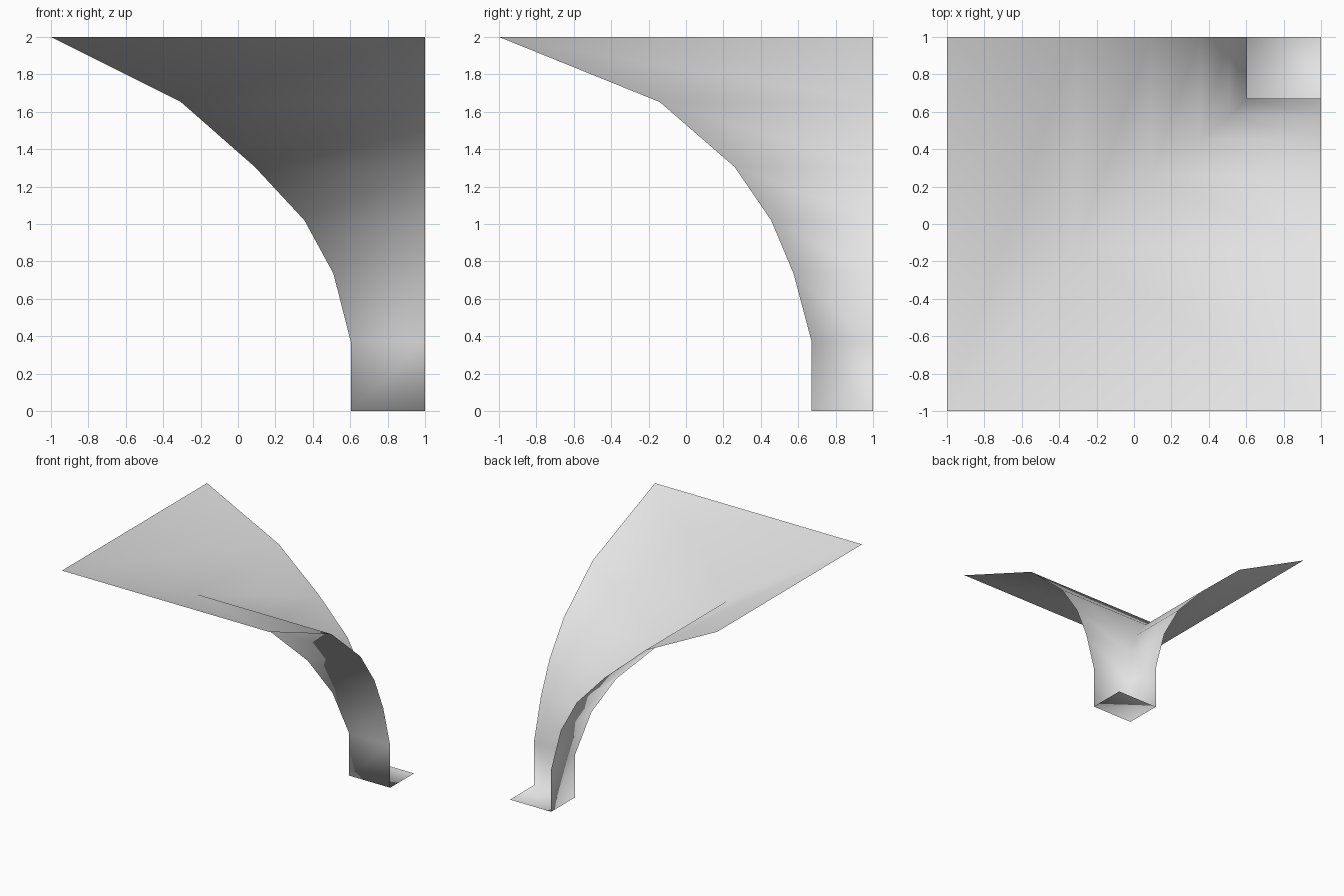
import bpy
import bmesh

if "Cube" in bpy.data.objects:
    bpy.data.objects.remove(bpy.data.objects["Cube"])

# Flare profile of the pillar: (left edge x, front edge y, height z)
PROFILE = [
    (0.603, 0.672, 0.0),
    (0.603, 0.672, 0.37),
    (0.51, 0.575, 0.735),
    (0.355, 0.455, 1.02),
    (0.09, 0.26, 1.305),
    (-0.305, -0.14, 1.652),
    (-1.0, -1.0, 2.0),
]

grey = bpy.data.materials.new("light_grey")
grey.diffuse_color = (0.8, 0.8, 0.8, 1.0)
grey.use_nodes = True
grey.node_tree.nodes["Principled BSDF"].inputs["Base Color"].default_value = grey.diffuse_color

# Flared L-shaped corner sheet, open at the back and right
bm = bmesh.new()
rings = [[bm.verts.new(p) for p in ((x, 1, z), (x, y, z), (1, y, z))]
         for x, y, z in PROFILE]
for low, high in zip(rings, rings[1:]):
    for i in range(2):
        bm.faces.new((low[i], high[i], high[i + 1], low[i + 1]))

# Base plate closing the foot
a, b, c = rings[0]
bm.faces.new((a, b, c, bm.verts.new((1, 1, 0))))

# One continuous smooth surface, facing up and inward
bm.normal_update()
for f in bm.faces:
    f.smooth = True
mesh = bpy.data.meshes.new("flared_corner_pillar")
bm.to_mesh(mesh)
bm.free()
mesh.materials.append(grey)
pillar = bpy.data.objects.new("flared_corner_pillar", mesh)
bpy.context.collection.objects.link(pillar)
